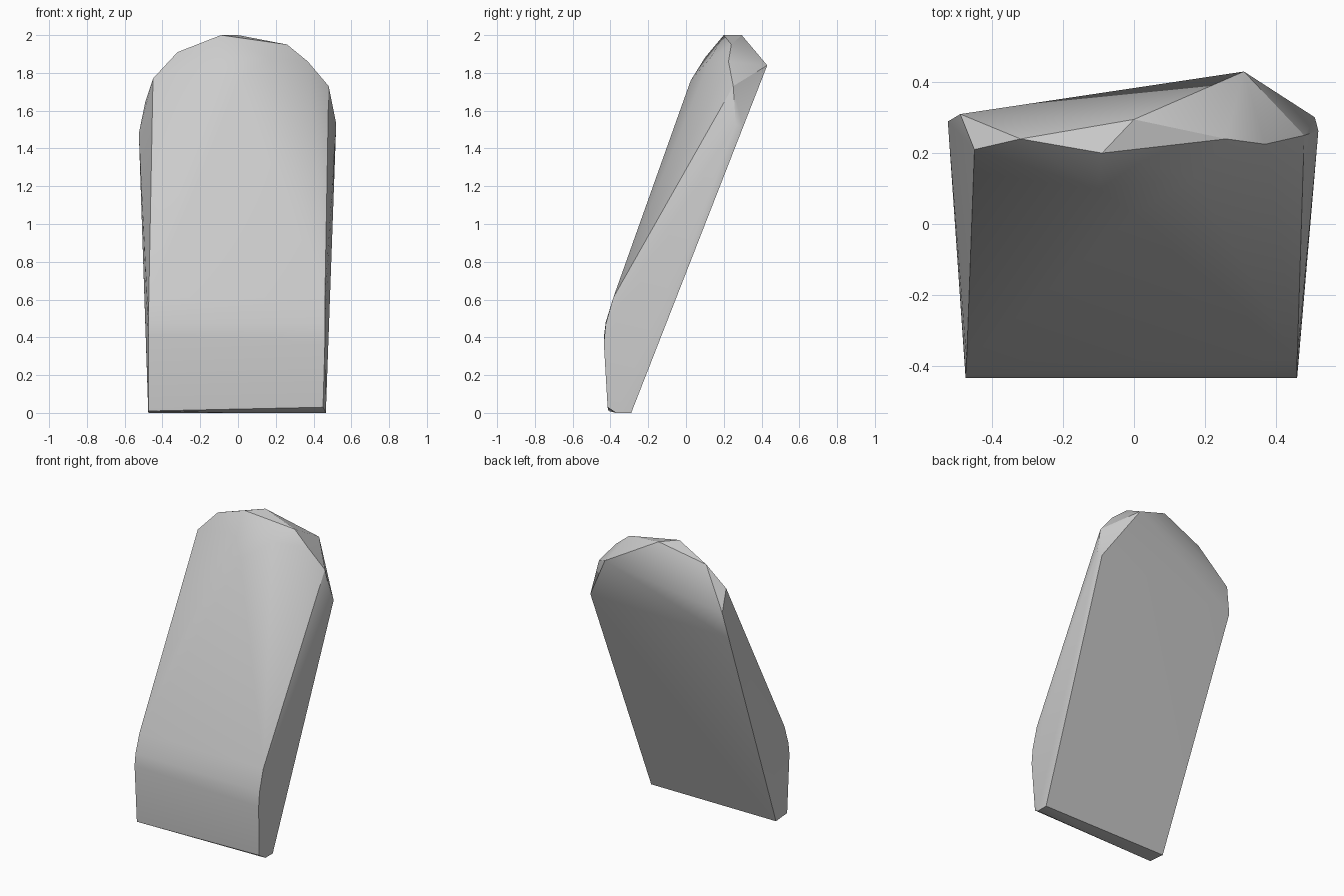
import bpy, bmesh, math

cube = bpy.data.objects.get("Cube")
if cube:
    bpy.data.objects.remove(cube, do_unlink=True)

# Stone colour
stone = bpy.data.materials.new("stone_grey")
stone.use_nodes = True
colour = (0.6, 0.6, 0.6, 1)
stone.diffuse_color = colour
stone.node_tree.nodes["Principled BSDF"].inputs["Base Color"].default_value = colour


def back(x, z):
    """Corner on the flat leaning back."""
    return (x, -0.29 + 0.3913 * z, z)


# Flat back and foot
back_corners = [back(-0.475, 0), back(0.465, 0), back(0.51, 1.51),
                back(0.31, 1.84), back(-0.525, 1.48)]
foot = [(-0.475, -0.41, 0.01), (0.45, -0.415, 0.03), (0.465, -0.37, 0), (0, -0.37, 0)]

# Bent lower front
lower_front = [(-0.475, -0.435, 0.4), (-0.475, -0.425, 0.48), (-0.472, -0.385, 0.61),
               (0.46, -0.435, 0.37), (0.46, -0.425, 0.47), (0.46, -0.385, 0.61)]

# Bulging upper front and chipped, rounded crown
upper_front = [(0, 0.025, 1.76), (-0.1, 0.1, 1.88), (0.17, 0.13, 1.88)]
crown = [(-0.49, 0.31, 1.65), (-0.45, 0.21, 1.77), (-0.32, 0.24, 1.91),
         (-0.09, 0.2, 2), (0, 0.295, 2), (0.26, 0.24, 1.95),
         (0.37, 0.225, 1.86), (0.48, 0.25, 1.73), (0.52, 0.263, 1.53)]

# Wrap the corners in one solid slab
bm = bmesh.new()
for co in back_corners + foot + lower_front + upper_front + crown:
    bm.verts.new(co)
hull = bmesh.ops.convex_hull(bm, input=bm.verts[:])
spare = {v for v in hull["geom_interior"] + hull["geom_unused"]
         if isinstance(v, bmesh.types.BMVert)}
bmesh.ops.delete(bm, geom=list(spare), context='VERTS')
bmesh.ops.dissolve_limit(bm, angle_limit=math.radians(1), verts=bm.verts[:], edges=bm.edges[:])
bmesh.ops.recalc_face_normals(bm, faces=bm.faces[:])

mesh = bpy.data.meshes.new("leaning_stone_slab")
bm.to_mesh(mesh)
bm.free()
mesh.materials.append(stone)
slab = bpy.data.objects.new("leaning_stone_slab", mesh)
bpy.context.collection.objects.link(slab)

# Soft facets, crisp rims
bpy.ops.object.select_all(action='DESELECT')
slab.select_set(True)
bpy.context.view_layer.objects.active = slab
bpy.ops.object.shade_smooth_by_angle(angle=math.radians(30))
